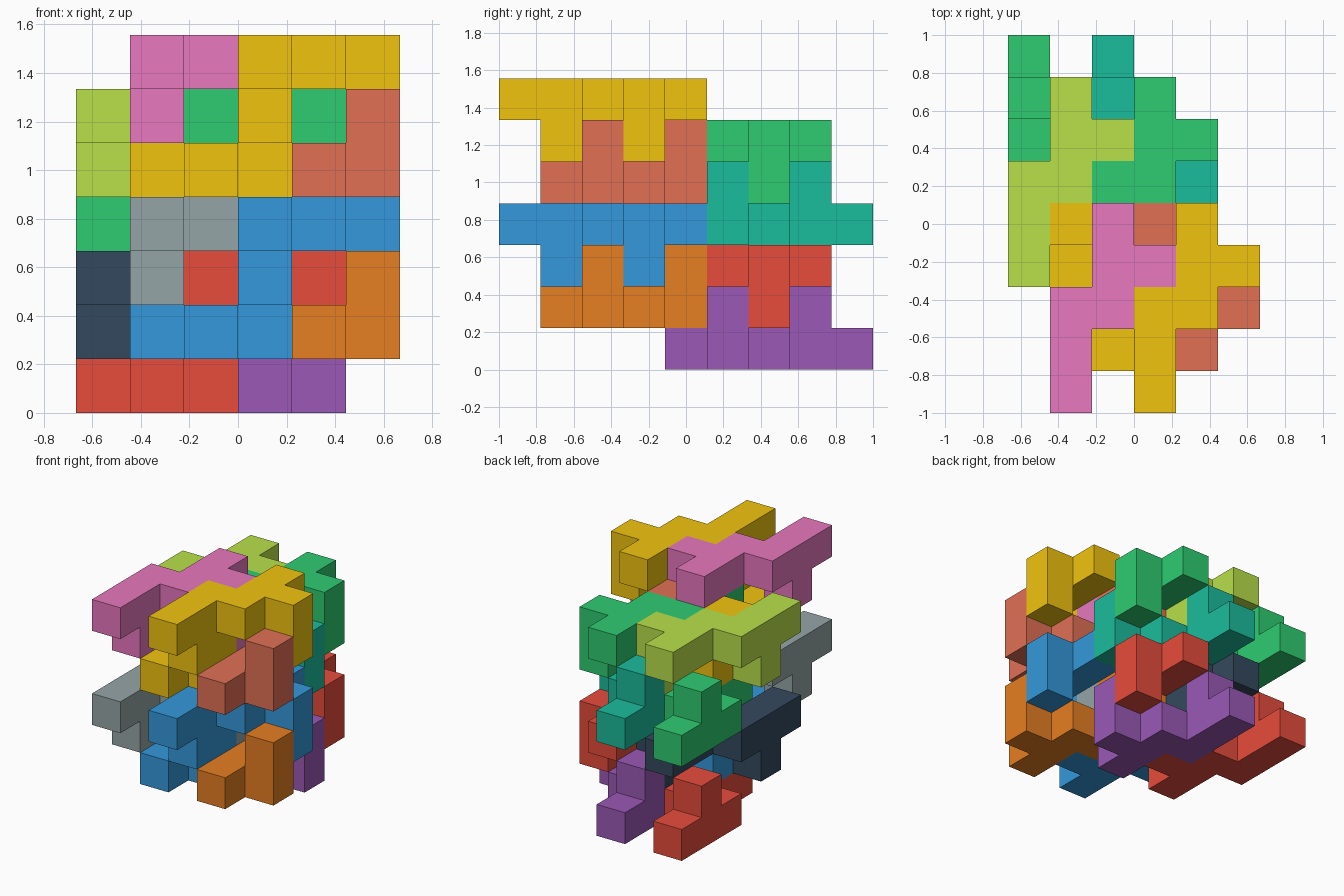
import bpy, bmesh
from mathutils import Vector

if "Cube" in bpy.data.objects:
    bpy.data.objects.remove(bpy.data.objects["Cube"])

U = 2 / 9                                   # cell size
ORIGIN = Vector((-3 * U, -4.5 * U, 0))
BASE = [(0, 0), (0, 1), (0, 2), (1, 2), (1, 3), (1, 4), (2, 3)]
TEETH = [(0, 1), (2, 3)]


def colour(hex_code):
    # sRGB hex to linear colour
    out = []
    for i in (0, 2, 4):
        c = int(hex_code[i:i + 2], 16) / 255
        out.append(c / 12.92 if c <= 0.04045 else ((c + 0.055) / 1.055) ** 2.4)
    return (*out, 1)


def piece(name, hex_code, x, y, z, up):
    # stepped bar with two teeth; the teeth-up version is the same bar turned over about x
    s = -1 if up else 1
    cells = {(x + i, y + s * j, z) for i, j in BASE}
    cells |= {(x + i, y + s * j, z - s) for i, j in TEETH}

    # outer skin only: one quad for each cell side with no neighbour
    bm = bmesh.new()
    for cell in cells:
        centre = Vector(cell) + Vector((0.5, 0.5, 0.5))
        for axis in range(3):
            for sign in (-1, 1):
                n = Vector((0, 0, 0))
                n[axis] = sign
                if tuple(int(c + d) for c, d in zip(cell, n)) in cells:
                    continue
                a = Vector((0, 0, 0))
                a[(axis + 1) % 3] = 1
                b = n.cross(a)
                corners = [n + a + b, n - a + b, n - a - b, n + a - b]
                bm.faces.new([bm.verts.new(ORIGIN + (centre + c / 2) * U) for c in corners])
    bmesh.ops.remove_doubles(bm, verts=bm.verts, dist=1e-4)
    bmesh.ops.dissolve_limit(bm, angle_limit=0.01, verts=bm.verts, edges=bm.edges)

    mesh = bpy.data.meshes.new(name)
    bm.to_mesh(mesh)
    bm.free()
    mat = bpy.data.materials.new(name + "_colour")
    mat.diffuse_color = colour(hex_code)
    mat.use_nodes = True
    mat.node_tree.nodes["Principled BSDF"].inputs["Base Color"].default_value = mat.diffuse_color
    mesh.materials.append(mat)
    bpy.context.collection.objects.link(bpy.data.objects.new(name, mesh))


# two identical storeys, three cells apart; each row: x, y, z, teeth up?
SLOTS = [(0, 8, 0, True), (2, 8, 0, True),      # back floor
         (0, 3, 2, False), (2, 3, 2, False),    # back lid
         (1, 5, 1, True), (3, 5, 1, True),      # front floor
         (1, 0, 3, False), (3, 0, 3, False)]    # front lid
LOWER = [("red", "E74C3C"), ("purple", "9B59B6"), ("navy", "34495E"), ("scarlet", "E74C3C"),
         ("azure", "3498DB"), ("orange", "E67E22"), ("grey", "95A5A6"), ("blue", "3498DB")]
UPPER = [("green", "2ECC71"), ("teal", "1ABC9C"), ("lime", "B8E04A"), ("emerald", "2ECC71"),
         ("amber", "F1C40F"), ("terracotta", "E17055"), ("pink", "E878BE"), ("gold", "F1C40F")]
LOWER[4] = ("azure", "3498DB")

for storey, (label, colours) in enumerate((("lower", LOWER), ("upper", UPPER))):
    for (x, y, z, up), (tint, code) in zip(SLOTS, colours):
        piece(f"{label}_{tint}_piece", code, x, y, z + 3 * storey, up)
